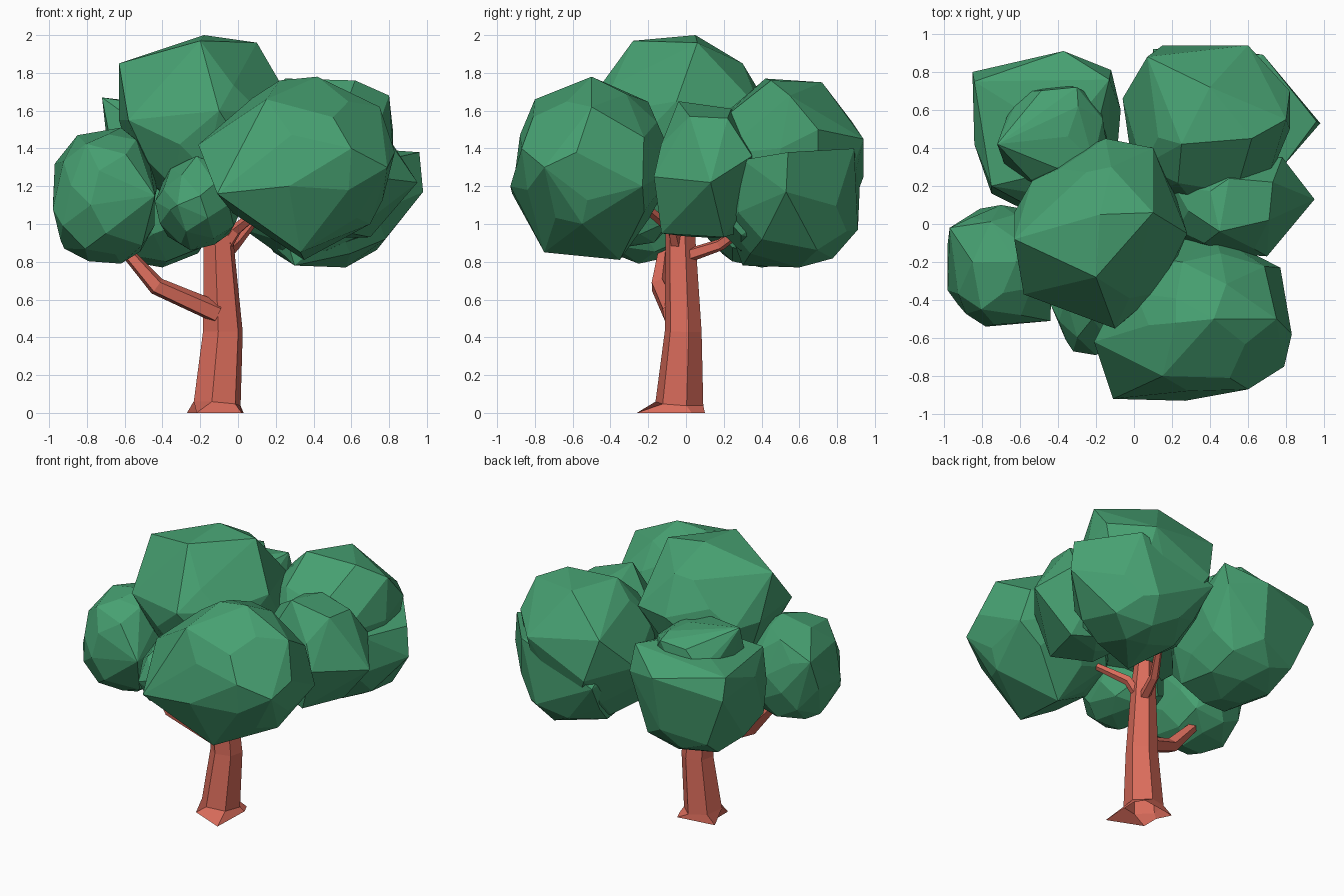
import bpy, bmesh, math, random
from mathutils import Vector

random.seed(4)


def material(name, rgb):
    m = bpy.data.materials.new(name)
    m.diffuse_color = (*rgb, 1)
    return m


leaf = material("leaf green", (0.062, 0.35, 0.165))
bark = material("red brown bark", (0.70, 0.15, 0.105))


def finish(name, bm, mat):
    bmesh.ops.recalc_face_normals(bm, faces=bm.faces[:])
    me = bpy.data.meshes.new(name)
    bm.to_mesh(me)
    bm.free()
    me.materials.append(mat)
    ob = bpy.data.objects.new(name, me)
    bpy.context.collection.objects.link(ob)
    return ob


def clump(name, centre, radii, corners, n=48, power=2.7):
    """Faceted leaf clump: hull of a jittered boxy ellipsoid and its main corners."""
    bm = bmesh.new()
    for i in range(n):
        h = 1 - 2 * (i + 0.5) / n
        a = i * 2.39996
        s = math.sqrt(1 - h * h)
        d = Vector((s * math.cos(a), s * math.sin(a), h))
        # push outwards toward a rounded box
        d /= sum(abs(c) ** power for c in d) ** (1 / power)
        d *= random.uniform(0.92, 1.0)
        bm.verts.new([centre[k] + d[k] * radii[k] for k in range(3)])
    for c in corners:
        bm.verts.new(c)
    res = bmesh.ops.convex_hull(bm, input=bm.verts[:])
    junk = {v for v in res["geom_interior"] + res["geom_unused"]
            if isinstance(v, bmesh.types.BMVert)}
    bmesh.ops.delete(bm, geom=list(junk), context='VERTS')
    bmesh.ops.dissolve_limit(bm, angle_limit=math.radians(10),
                             verts=bm.verts[:], edges=bm.edges[:])
    return finish(name, bm, leaf)


def limb(name, rings, sides=6, turn=0.3):
    """Tapered limb, open at the bottom, through (centre, radius x, radius y) rings."""
    bm = bmesh.new()
    loops = []
    for i, (c, rx, ry) in enumerate(rings):
        a = Vector(rings[max(i - 1, 0)][0])
        b = Vector(rings[min(i + 1, len(rings) - 1)][0])
        q = Vector((0, 0, 1)).rotation_difference((b - a).normalized())
        loop = []
        for k in range(sides):
            t = turn + math.tau * k / sides
            loop.append(bm.verts.new(
                Vector(c) + q @ Vector((rx * math.cos(t), ry * math.sin(t), 0))))
        loops.append(loop)
    for lo, hi in zip(loops, loops[1:]):
        for k in range(sides):
            j = (k + 1) % sides
            bm.faces.new((lo[k], lo[j], hi[j], hi[k]))
    bm.faces.new(loops[-1])
    return finish(name, bm, bark)


# trunk with its lowest ring spread into roots
trunk = limb("trunk", [((-0.115, -0.04, 0), 0.15, 0.14),
                       ((-0.11, -0.035, 0.05), 0.13, 0.13),
                       ((-0.08, -0.015, 0.43), 0.11, 0.10),
                       ((-0.105, -0.03, 0.95), 0.08, 0.08),
                       ((-0.10, 0.0, 1.3), 0.05, 0.05)])
feet = [(0.03, 0.03), (0.0, 0.10), (-0.27, 0.06), (-0.22, -0.04), (-0.22, -0.16), (0.02, -0.26)]
for v, (x, y) in zip(trunk.data.vertices, feet):
    v.co = (x, y, 0)

# branches
for name, pts in {
    "left_branch": [(-0.11, -0.07, 0.53), (-0.43, -0.14, 0.67), (-0.64, -0.11, 0.91)],
    "back_branch": [(-0.08, 0.0, 0.83), (-0.02, 0.18, 0.89), (0.12, 0.42, 1.06)],
    "right_branch": [(-0.09, -0.04, 0.85), (-0.01, -0.07, 0.97), (0.2, -0.28, 1.14)],
}.items():
    w = 1.0 if name == "left_branch" else 0.65
    limb(name, [(p, r * w, r * w) for p, r in zip(pts, (0.06, 0.05, 0.03))], sides=5)

# leaf clumps
clump("left_clump", (-0.70, -0.22, 1.15), (0.28, 0.32, 0.36),
      [(-0.98, -0.35, 1.08), (-0.97, -0.02, 1.32), (-0.78, -0.54, 1.1),
       (-0.44, -0.51, 1.15), (-0.92, -0.2, 0.87), (-0.62, -0.25, 0.79),
       (-0.62, -0.2, 1.51), (-0.7, 0.1, 1.2), (-0.98, -0.1, 1.1),
       (-0.85, -0.2, 1.47)])

clump("front_right_clump", (0.34, -0.49, 1.32), (0.47, 0.43, 0.44),
      [(-0.11, -0.92, 1.16), (-0.21, -0.62, 1.42), (0.42, -0.5, 1.78),
       (0.22, -0.52, 1.76), (0.83, -0.58, 1.38), (0.79, -0.75, 1.3),
       (0.33, -0.75, 0.85), (0.77, -0.23, 1.2), (0.27, -0.93, 1.2),
       (0.42, -0.05, 1.3), (0.70, -0.55, 1.0), (0.6, -0.87, 1.4),
       (0.35, -0.35, 0.81), (0.75, -0.5, 1.62), (0.15, -0.8, 1.66)], power=2.1)

clump("top_clump", (-0.17, -0.05, 1.50), (0.44, 0.48, 0.44),
      [(-0.63, -0.08, 1.85), (-0.63, 0.06, 1.55), (-0.58, -0.37, 1.55),
       (-0.18, 0.05, 2.0), (-0.2, -0.28, 1.97), (0.10, 0.06, 1.96),
       (-0.1, -0.55, 1.6), (0.28, -0.05, 1.65), (0.1, 0.4, 1.6),
       (-0.15, 0.45, 1.6), (-0.12, 0.3, 1.85), (-0.45, 0.3, 1.5)], power=2.1)

# back right: a tall block with a wider lower ledge
clump("back_right_clump", (0.38, 0.50, 1.26), (0.42, 0.42, 0.46),
      [(-0.06, 0.66, 1.3), (0.07, 0.88, 1.54), (0.6, 0.94, 1.45),
       (0.15, 0.94, 1.25), (0.62, 0.45, 1.76), (0.8, 0.55, 1.68),
       (0.25, 0.42, 1.77), (0.4, 0.72, 1.75), (0.82, 0.7, 1.5),
       (0.82, 0.5, 1.4), (0.05, 0.3, 1.3)], power=2.4)
clump("back_right_ledge", (0.46, 0.55, 1.07), (0.36, 0.36, 0.29),
      [(0.96, 0.54, 1.38), (0.98, 0.53, 1.17), (0.78, 0.3, 1.34),
       (0.68, 0.89, 1.4), (0.1, 0.92, 1.2), (0.55, 0.91, 0.97),
       (0.3, 0.3, 0.78), (0.57, 0.6, 0.77), (0.75, 0.5, 1.06)], n=36)

clump("right_clump", (0.50, 0.1, 1.26), (0.32, 0.26, 0.36),
      [(0.95, 0.13, 1.22), (0.78, 0.35, 1.36), (0.7, -0.17, 1.25),
       (0.45, -0.04, 1.65), (0.5, 0.24, 1.61), (0.7, 0.2, 0.93),
       (0.60, -0.13, 0.95), (0.15, 0.1, 1.3), (0.71, 0.02, 1.57),
       (0.73, 0.22, 1.56)], n=36)

# back left: a broad block with a higher inner crown
clump("back_left_clump", (-0.45, 0.46, 1.16), (0.37, 0.41, 0.39),
      [(-0.85, 0.8, 1.32), (-0.84, 0.75, 1.47), (-0.84, 0.42, 1.35),
       (-0.75, 0.16, 1.2), (-0.75, 0.2, 1.46), (-0.37, 0.91, 1.4),
       (-0.12, 0.81, 1.35), (-0.13, 0.76, 1.53), (-0.07, 0.6, 1.25),
       (-0.4, 0.4, 0.77), (-0.72, 0.7, 1.0)])
clump("back_left_crown", (-0.42, 0.46, 1.43), (0.29, 0.28, 0.21),
      [(-0.72, 0.42, 1.67), (-0.6, 0.4, 1.64), (-0.3, 0.72, 1.58)], n=30)

clump("front_small_clump", (-0.21, -0.36, 1.11), (0.23, 0.32, 0.25),
      [(-0.44, -0.42, 1.12), (-0.32, -0.67, 1.1), (-0.2, -0.69, 1.15),
       (-0.22, -0.5, 1.36), (-0.25, -0.45, 0.86)], n=36, power=2.3)
